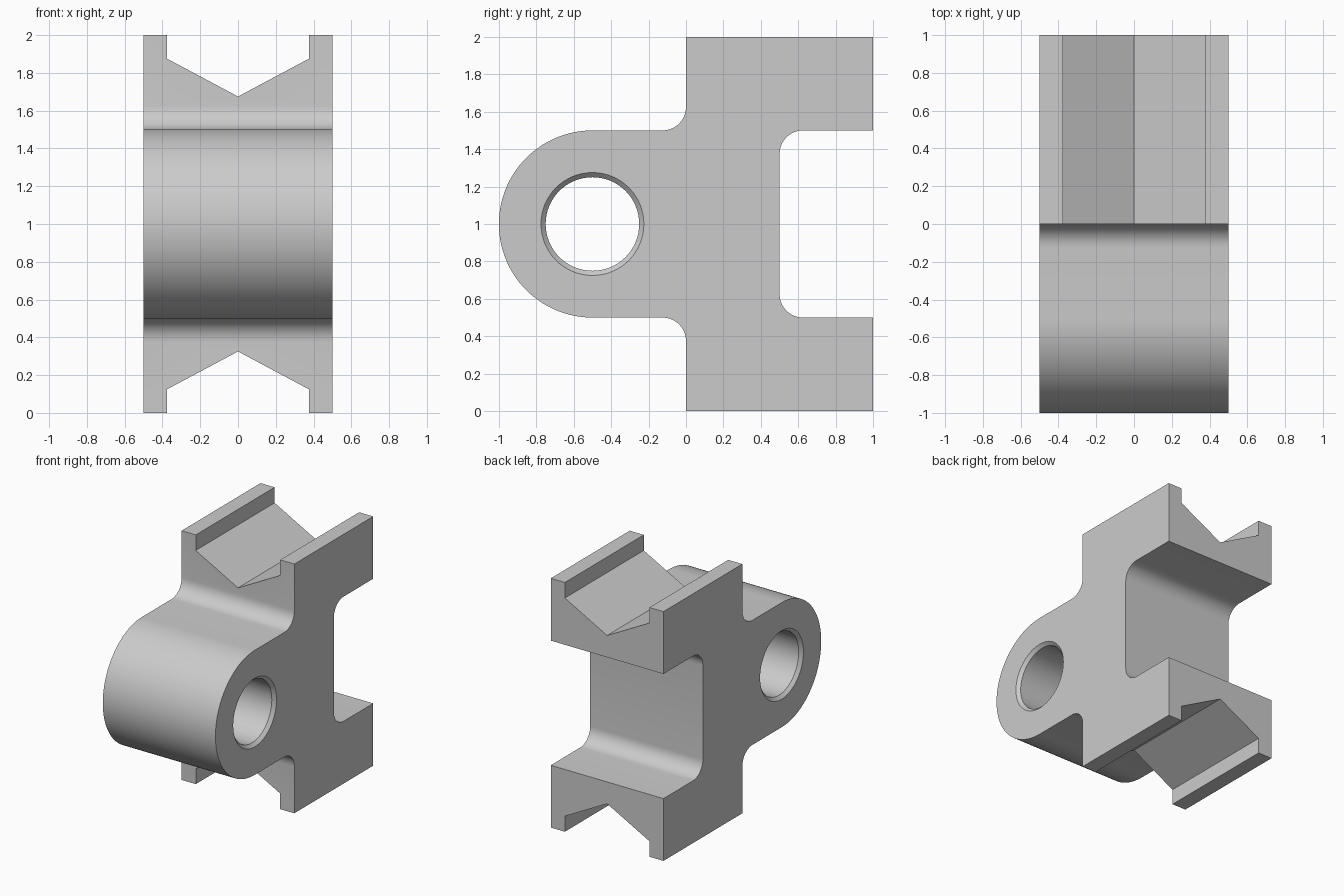
import bpy, bmesh
from math import sin, cos, pi, radians

if "Cube" in bpy.data.objects:
    bpy.data.objects.remove(bpy.data.objects["Cube"])


def arc(cy, cz, r, a0, a1, n):
    angles = [radians(a0 + (a1 - a0) * i / n) for i in range(n + 1)]
    return [(cy + r * cos(a), cz + r * sin(a)) for a in angles]


def loft(name, rings):
    """Closed solid through a list of equal-sized point rings."""
    bm = bmesh.new()
    loops = [[bm.verts.new(p) for p in ring] for ring in rings]
    n = len(loops[0])
    for a, b in zip(loops, loops[1:]):
        for i in range(n):
            j = (i + 1) % n
            bm.faces.new((a[i], a[j], b[j], b[i]))
    bm.faces.new(loops[0])
    bm.faces.new(loops[-1])
    bmesh.ops.recalc_face_normals(bm, faces=bm.faces)
    mesh = bpy.data.meshes.new(name)
    bm.to_mesh(mesh)
    bm.free()
    obj = bpy.data.objects.new(name, mesh)
    bpy.context.collection.objects.link(obj)
    return obj


# Bracket body: upper half of the side profile, mirrored about z = 1
R = 0.125
upper = (arc(-0.5, 1, 0.5, 180, 90, 32)
         + arc(-R, 1.5 + R, R, -90, 0, 10)
         + [(0, 2), (1, 2), (1, 1.5)]
         + arc(0.5 + R, 1.5 - R, R, 90, 180, 10))
profile = upper + [(y, 2 - z) for y, z in reversed(upper[1:])]
body = loft("bracket_body", [[(x, y, z) for y, z in profile] for x in (-0.5, 0.5)])

# V-grooves with straight lips, top and bottom
groove = [(-0.375, 2.1), (-0.375, 1.875), (0, 1.675), (0.375, 1.875), (0.375, 2.1)]
cutters = []
for name, flip in (("top_groove_cutter", False), ("bottom_groove_cutter", True)):
    cutters.append(loft(name, [[(x, y, 2 - z if flip else z) for x, z in groove]
                               for y in (-0.1, 1.1)]))

# Pivot hole, chamfered at both ends
cutters.append(loft("hole_cutter", [
    [(x, -0.5 + r * cos(2 * pi * i / 64), 1 + r * sin(2 * pi * i / 64)) for i in range(64)]
    for x, r in ((-0.51, 0.285), (-0.475, 0.25), (0.475, 0.25), (0.51, 0.285))]))

# Cut, then shade with crisp edges
bpy.context.view_layer.objects.active = body
body.select_set(True)
for cutter in cutters:
    cutter.hide_render = True
    mod = body.modifiers.new(cutter.name, 'BOOLEAN')
    mod.operation = 'DIFFERENCE'
    mod.solver = 'EXACT'
    mod.object = cutter
    bpy.ops.object.modifier_apply(modifier=mod.name)
    bpy.data.objects.remove(cutter)
bpy.ops.object.shade_smooth_by_angle(angle=radians(30))
